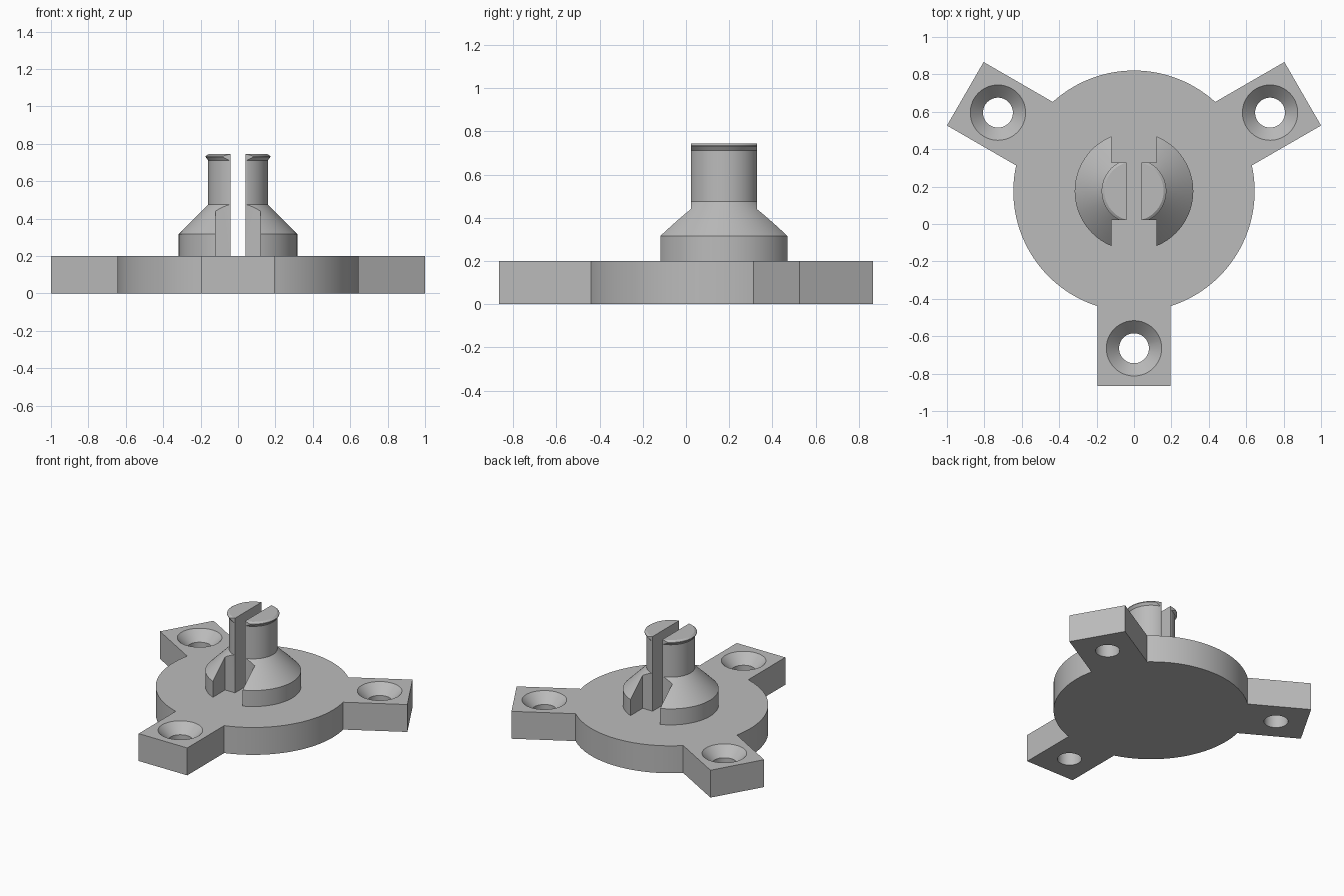
import bpy, bmesh, math

if "Cube" in bpy.data.objects:
    bpy.data.objects.remove(bpy.data.objects["Cube"])

CY = 0.1755            # y of the hub axis
R, ARM, HALF_W = 0.645, 1.0415, 0.196
BASE_H, HOLE_D = 0.2, 0.84
ARM_ANGLES = [math.radians(a) for a in (-90, 30, 150)]

grey = bpy.data.materials.new("plain grey")
grey.diffuse_color = (0.5, 0.5, 0.5, 1)
grey.use_nodes = True
grey.node_tree.nodes["Principled BSDF"].inputs["Base Color"].default_value = grey.diffuse_color


def make_object(name, bm):
    bmesh.ops.recalc_face_normals(bm, faces=bm.faces)
    mesh = bpy.data.meshes.new(name)
    bm.to_mesh(mesh)
    bm.free()
    mesh.materials.append(grey)
    ob = bpy.data.objects.new(name, mesh)
    bpy.context.collection.objects.link(ob)
    return ob


def lathe(name, profile, x, y, n):
    """Solid of revolution from (radius, z) points, bottom to top."""
    bm = bmesh.new()
    rings = [[bm.verts.new((x + r * math.cos(2 * math.pi * i / n),
                            y + r * math.sin(2 * math.pi * i / n), z))
              for i in range(n)] for r, z in profile]
    for a, b in zip(rings, rings[1:]):
        for i in range(n):
            j = (i + 1) % n
            bm.faces.new((a[i], a[j], b[j], b[i]))
    bm.faces.new(rings[0][::-1])
    bm.faces.new(rings[-1])
    return make_object(name, bm)


def box(name, x0, x1, y0, y1, z0, z1):
    bm = bmesh.new()
    bmesh.ops.create_cube(bm, size=1)
    for v in bm.verts:
        v.co = (x1 if v.co.x > 0 else x0, y1 if v.co.y > 0 else y0,
                z1 if v.co.z > 0 else z0)
    return make_object(name, bm)


def boolean(target, tool, operation):
    tool.hide_render = True
    mod = target.modifiers.new("cut", 'BOOLEAN')
    mod.operation, mod.solver, mod.object = operation, 'EXACT', tool
    bpy.context.view_layer.objects.active = target
    bpy.ops.object.modifier_apply(modifier=mod.name)
    bpy.data.objects.remove(tool)


# Base plate: disc outline with three square arms
bm = bmesh.new()
outline = []
gap = math.asin(HALF_W / R)
STEPS = 40
for a in ARM_ANGLES:
    c, s = math.cos(a), math.sin(a)
    for w in (-HALF_W, HALF_W):
        outline.append((ARM * c - w * s, ARM * s + w * c))
    start, sweep = a + gap, 2 * math.pi / 3 - 2 * gap
    for i in range(STEPS + 1):
        t = start + sweep * i / STEPS
        outline.append((R * math.cos(t), R * math.sin(t)))
face = bm.faces.new([bm.verts.new((x, y + CY, 0)) for x, y in outline])
ext = bmesh.ops.extrude_face_region(bm, geom=[face])["geom"]
bmesh.ops.translate(bm, vec=(0, 0, BASE_H),
                    verts=[v for v in ext if isinstance(v, bmesh.types.BMVert)])
mount = make_object("mounting_plate_with_split_post", bm)

# Countersunk screw holes
for a in ARM_ANGLES:
    hole = lathe("hole_cutter", [(0.08, -0.1), (0.08, 0.13), (0.148, 0.2), (0.148, 0.3)],
                 HOLE_D * math.cos(a), CY + HOLE_D * math.sin(a), 48)
    boolean(mount, hole, 'DIFFERENCE')

# Post: collar, cone, stem and snap lip
post = lathe("post", [(0.317, 0.1), (0.317, 0.317), (0.16, 0.475), (0.16, 0.712),
                      (0.173, 0.73), (0.173, 0.735), (0.158, 0.745)], 0, CY, 96)

# Middle slot and the wider notches at front and back
boolean(post, box("slot_cutter", -0.04, 0.04, CY - 1, CY + 1, 0, 1), 'DIFFERENCE')
for s in (-1, 1):
    y0, y1 = sorted((CY + s * 0.153, CY + s * 1))
    boolean(post, box("notch_cutter", -0.12, 0.12, y0, y1, 0, 1), 'DIFFERENCE')
boolean(mount, post, 'UNION')

# Smooth round walls, crisp edges
bpy.ops.object.select_all(action='DESELECT')
mount.select_set(True)
bpy.context.view_layer.objects.active = mount
bpy.ops.object.shade_smooth_by_angle(angle=math.radians(20))
